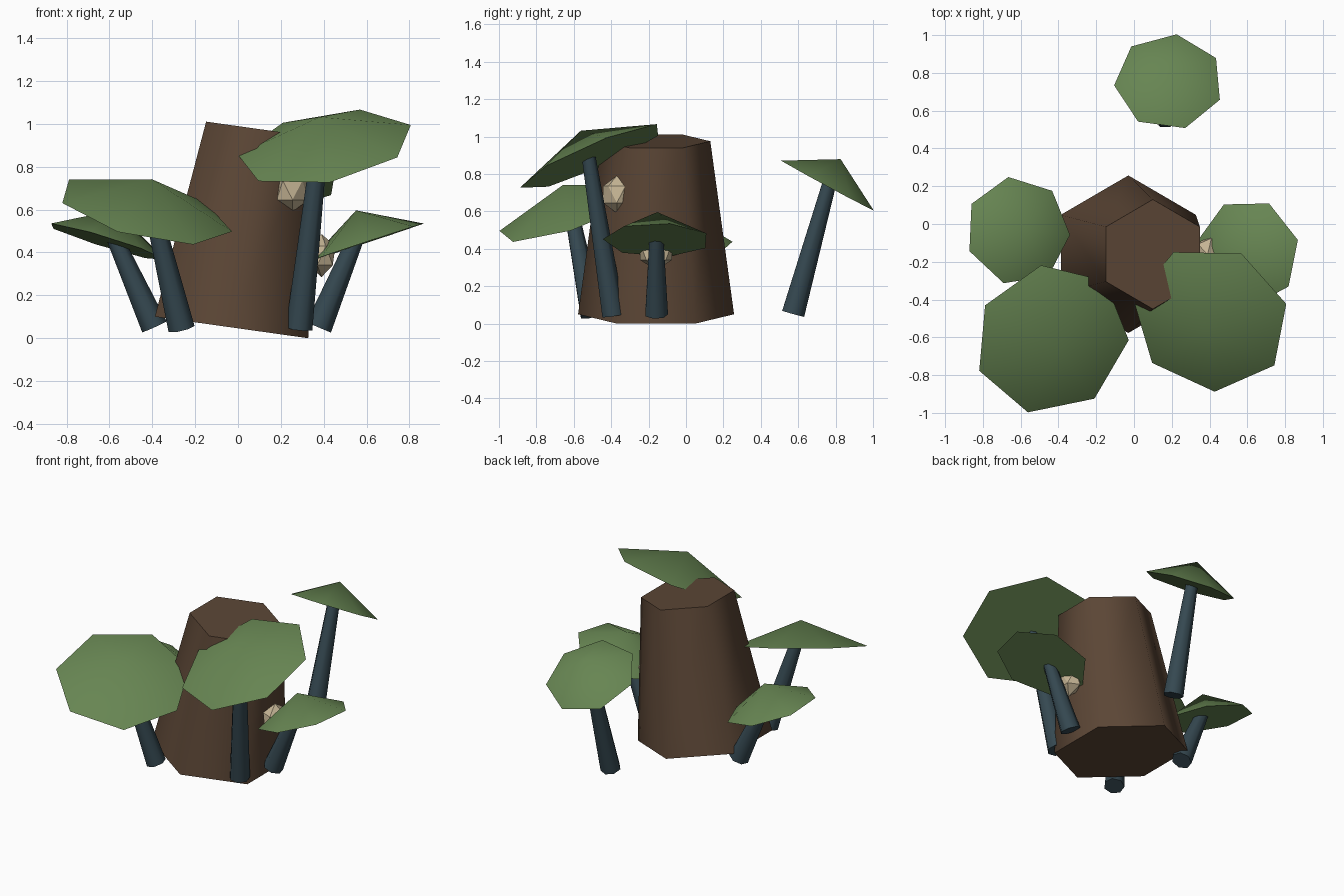
import bpy, bmesh, math
from mathutils import Vector, Matrix

if "Cube" in bpy.data.objects:
    bpy.data.objects.remove(bpy.data.objects["Cube"])


def material(name, rgb):
    m = bpy.data.materials.new(name)
    m.diffuse_color = (*rgb, 1)
    m.use_nodes = True
    m.node_tree.nodes["Principled BSDF"].inputs["Base Color"].default_value = m.diffuse_color
    return m


BARK = material("bark brown", (0.105, 0.061, 0.036))
STEM = material("slate blue", (0.036, 0.066, 0.083))
CAP = material("moss green", (0.135, 0.235, 0.085))
KNOB = material("pale beige", (0.56, 0.46, 0.30))


def finish(bm, name, mat, smooth_angle=None):
    bmesh.ops.recalc_face_normals(bm, faces=bm.faces[:])
    mesh = bpy.data.meshes.new(name)
    bm.to_mesh(mesh)
    bm.free()
    mesh.materials.append(mat)
    ob = bpy.data.objects.new(name, mesh)
    bpy.context.collection.objects.link(ob)
    if smooth_angle:
        bpy.ops.object.select_all(action='DESELECT')
        ob.select_set(True)
        bpy.context.view_layer.objects.active = ob
        bpy.ops.object.shade_smooth_by_angle(angle=math.radians(smooth_angle))
    return ob


def frustum(name, mat, base, top, r1, r2, sides, toward):
    """Tapered prism from base to top; the first corner points toward a direction."""
    base, top, toward = Vector(base), Vector(top), Vector(toward)
    n = (top - base).normalized()
    u = (toward - n * toward.dot(n)).normalized()
    v = n.cross(u)
    bm = bmesh.new()

    def ring(c, r):
        angles = [2 * math.pi * i / sides for i in range(sides)]
        return [bm.verts.new(c + r * (u * math.cos(a) + v * math.sin(a))) for a in angles]

    low = ring(base, r1)
    bm.faces.new(low)
    high = ring(top, r2) if r2 else [bm.verts.new(top)]
    if r2:
        bm.faces.new(high)
    for i in range(sides):
        j = (i + 1) % sides
        if r2:
            bm.faces.new((low[i], low[j], high[j], high[i]))
        else:
            bm.faces.new((low[i], low[j], high[0]))
    return finish(bm, name, mat, 65)


# Leaning hexagonal stump
frustum("stump", BARK, (-0.03, -0.16, 0.05), (0.10, -0.16, 0.975), 0.417, 0.29, 6, (0, 1, 0))

# Mushrooms: stem base, stem top, cap centre, cap normal, cap radius, direction of one cap corner
mushrooms = {
    "front_left": ((-0.264, -0.505, 0.045), (-0.405, -0.62, 0.63), (-0.436, -0.609, 0.596),
                   (0.2365, -0.335, 1), 0.42, (-0.354, 0.179, 0.144)),
    "front_right": ((0.285, -0.39, 0.045), (0.382, -0.525, 0.91), (0.407, -0.501, 0.889),
                    (-0.18, -0.43, 1), 0.42, (0.40, 0.076, 0.111)),
    "left": ((-0.39, -0.01, 0.053), (-0.582, -0.03, 0.48), (-0.616, -0.037, 0.448),
             (0.305, 0.088, 1), 0.29, (-0.254, -0.106, 0.087)),
    "right": ((0.376, -0.16, 0.05), (0.556, -0.16, 0.48), (0.60, -0.155, 0.447),
              (-0.33, 0.01, 1), 0.29, (0.265, 0.07, 0.088)),
    "back": ((0.165, 0.57, 0.053), (0.18, 0.773, 0.78), (0.184, 0.752, 0.741),
             (0.02, 0.54, 1), 0.29, (0.041, 0.248, -0.134)),
}
for name, (foot, tip, centre, normal, radius, corner) in mushrooms.items():
    frustum(name + "_stem", STEM, foot, tip, 0.064, 0.038, 7, (0, 1, 0))
    apex = Vector(centre) + Vector(normal).normalized() * 0.157
    frustum(name + "_cap", CAP, centre, apex, radius, 0, 7, corner)

# Flattened faceted knobs on the bark: position, facing angle
for i, (pos, angle) in enumerate([((0.255, -0.37, 0.69), -45), ((0.39, -0.16, 0.385), 0)]):
    bm = bmesh.new()
    bmesh.ops.create_icosphere(bm, subdivisions=1, radius=0.1)
    place = (Matrix.Translation(pos) @ Matrix.Rotation(math.radians(angle), 4, 'Z')
             @ Matrix.Diagonal((0.72, 1, 1, 1)))
    bmesh.ops.transform(bm, matrix=place, verts=bm.verts[:])
    finish(bm, f"bark_knob_{i + 1}", KNOB)
